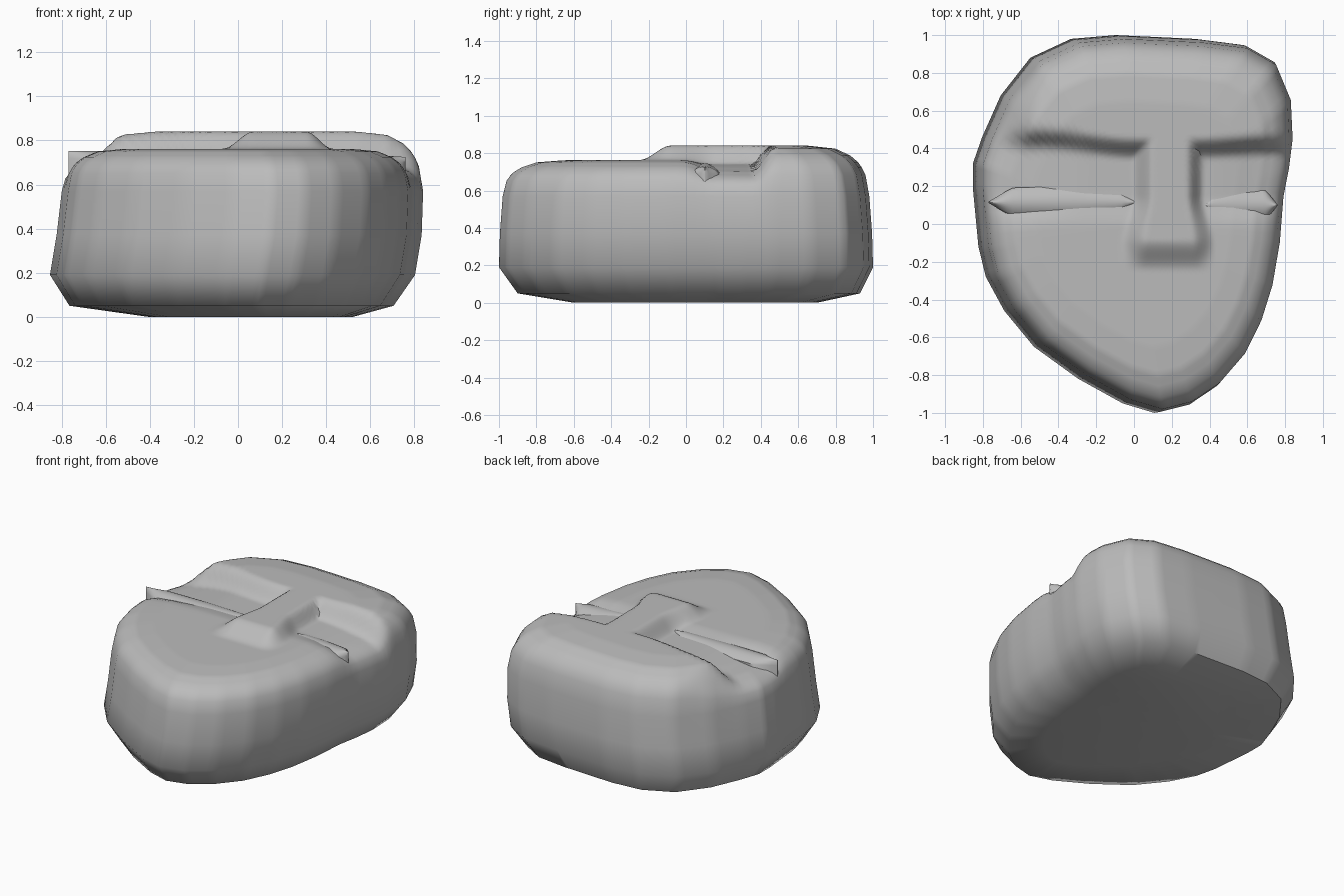
import bpy, bmesh, math

if "Cube" in bpy.data.objects:
    bpy.data.objects.remove(bpy.data.objects["Cube"])

stone = bpy.data.materials.new("stone_grey")
stone.use_nodes = True
GREY = (0.5, 0.5, 0.5, 1)
stone.diffuse_color = GREY
stone.node_tree.nodes["Principled BSDF"].inputs["Base Color"].default_value = GREY


def step(a, b, v):
    t = max(0, min(1, (v - a) / (b - a)))
    return t * t * (3 - 2 * t)


def interp(table, v):
    for (a, fa), (b, fb) in zip(table, table[1:]):
        if v <= b:
            return fa + (fb - fa) * max(0, v - a) / (b - a)
    return table[-1][1]


def finish(bm, name):
    bmesh.ops.recalc_face_normals(bm, faces=bm.faces)
    mesh = bpy.data.meshes.new(name)
    bm.to_mesh(mesh)
    bm.free()
    mesh.materials.append(stone)
    obj = bpy.data.objects.new(name, mesh)
    bpy.context.collection.objects.link(obj)
    bpy.ops.object.select_all(action='DESELECT')
    obj.select_set(True)
    bpy.context.view_layer.objects.active = obj
    bpy.ops.object.shade_smooth_by_angle(angle=math.radians(50))
    return obj


def bridge(bm, a, b, closed=True):
    n = len(a)
    for i in range(n if closed else n - 1):
        j = (i + 1) % n
        bm.faces.new((a[i], a[j], b[j], b[i]))


# Head outline, anticlockwise from the chin
OUTLINE = [(.13, -1), (.29, -.96), (.44, -.86), (.58, -.7), (.67, -.52), (.73, -.33),
           (.77, -.1), (.79, .15), (.82, .3), (.84, .46), (.83, .67), (.75, .86),
           (.59, .95), (.35, .98), (.14, .99), (-.08, 1), (-.32, .98), (-.54, .88),
           (-.7, .68), (-.8, .46), (-.85, .32), (-.85, .19), (-.82, -.12), (-.78, -.28),
           (-.68, -.46), (-.52, -.65), (-.28, -.82), (-.04, -.95)]
SUB = 5
loop = []
for (x0, y0), (x1, y1) in zip(OUTLINE, OUTLINE[1:] + OUTLINE[:1]):
    for k in range(SUB):
        loop.append((x0 + (x1 - x0) * k / SUB, y0 + (y1 - y0) * k / SUB))

SHOULDER = .57
EDGE = [(0, 1), (.65, 1), (.8, .94), (.88, .8), (.93, .64), (.96, .42), (.98, 0)]


def relief(x, y):
    """Height of the carved face: cheeks, sockets, brow and nose."""
    z = .762 - .022 * step(-.02, .15, y)
    z -= .035 * step(.3, .7, abs(x - .05)) * step(0, .15, y)
    brow_y = .39 + .05 * step(0, -.5, x) + .02 * step(.3, .8, x)
    brow = step(brow_y - .05, brow_y + .07, y) * step(-.78, -.5, x)
    flare = .06 * step(.15, -.1, y)
    nose = step(-.01 - flare, .1 - flare / 2, x) * step(.37 + flare, .28 + flare / 2, x)
    nose *= step(-.25, -.08, y)
    return z + (.84 - z) * max(brow, nose)


# Head: lofted sides, then concentric rings over the carved face
bm = bmesh.new()
rings = []
for z, sx, sy, ox, oy in [(0, .55, .65, .06, .05), (.05, .87, .915, -.025, .015),
                          (.19, .98, 1, -.02, 0), (.37, .98, .995, .01, 0),
                          (SHOULDER, .97, .98, .025, 0)]:
    rings.append([bm.verts.new((x * sx + ox, y * sy + oy, z)) for x, y in loop])
bm.faces.new(rings[0][::-1])
STEPS = 48
for k in range(1, STEPS):
    s = .98 * (1 - k / STEPS)
    ring = []
    for x, y in loop:
        px, py = x * s * .99 + .025 * s, y * s
        z = SHOULDER + (relief(px, py) - SHOULDER) * interp(EDGE, s)
        ring.append(bm.verts.new((px, py, z)))
    rings.append(ring)
for a, b in zip(rings, rings[1:]):
    bridge(bm, a, b)
bm.faces.new(rings[-1])
finish(bm, "head")


def eyelid(name, inner, outer, y_mid, half, crest_in, crest_out, base):
    """Lens-shaped closed lid with a pointed outer corner."""
    bm = bmesh.new()
    rows = []
    for i in range(25):
        t = i / 24
        width = half * interp([(0, .15), (.08, .75), (.4, 1), (.84, .9), (1, .04)], t)
        x = inner + (outer - inner) * t
        crest = crest_in + (crest_out - crest_in) * t
        row = [bm.verts.new((x, y_mid - width, base))]
        for j in range(11):
            u = j / 5 - 1
            row.append(bm.verts.new((x, y_mid + u * width, crest - .035 * u * u)))
        row.append(bm.verts.new((x, y_mid + width, base)))
        rows.append(row)
    for a, b in zip(rows, rows[1:]):
        bridge(bm, a, b)
    bm.faces.new(rows[0])
    bm.faces.new(rows[-1])
    finish(bm, name)


eyelid("right_eyelid", .0, -.77, .115, .085, .752, .752, .57)
eyelid("left_eyelid", .38, .76, .1, .085, .748, .725, .6)
